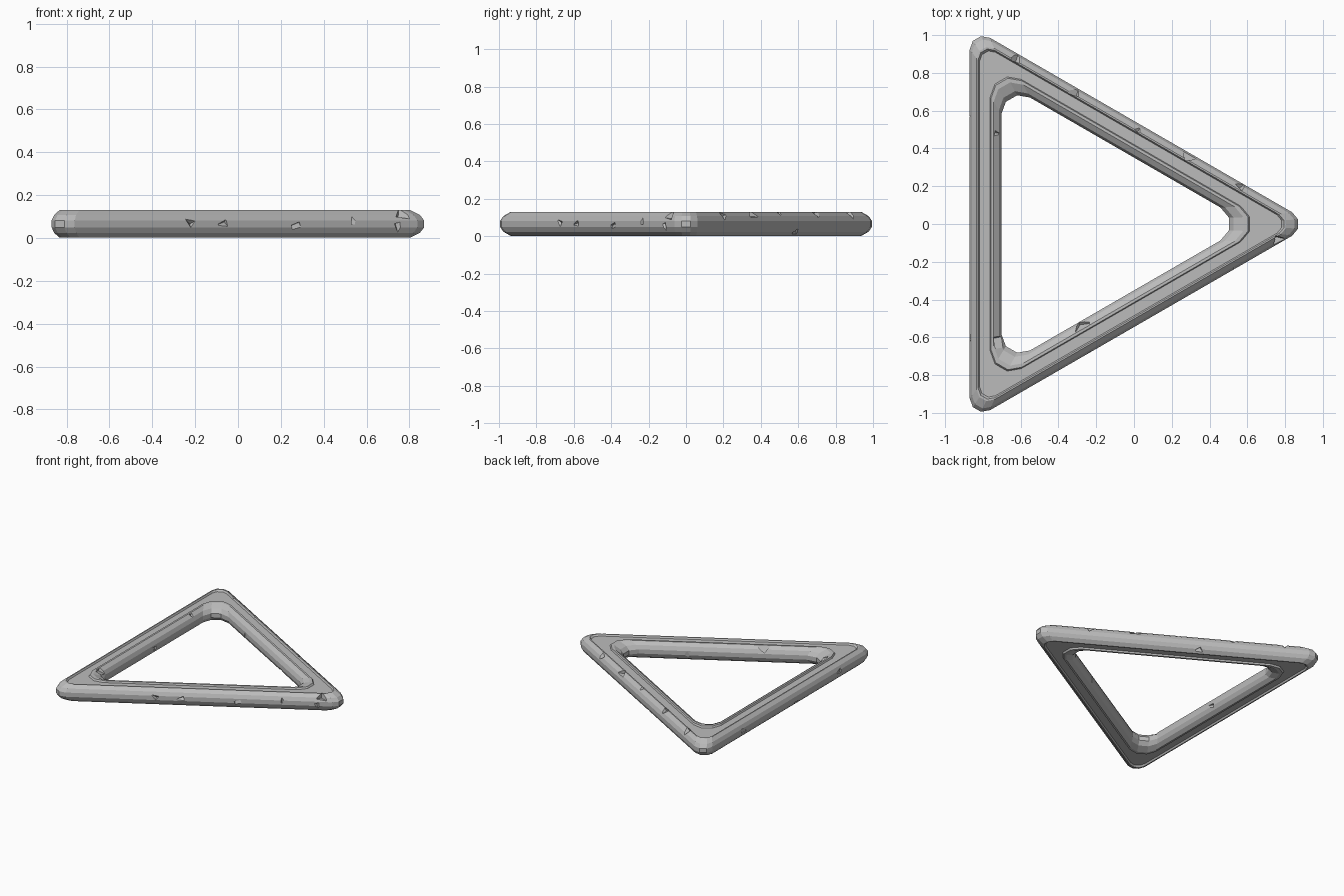
import bpy, bmesh, math, random
from mathutils import Vector, Matrix, Euler

if "Cube" in bpy.data.objects:
    bpy.data.objects.remove(bpy.data.objects["Cube"], do_unlink=True)

# Single stone-grey material
GREY = (0.5, 0.5, 0.5, 1)
stone = bpy.data.materials.new("worn_grey")
stone.use_nodes = True
stone.diffuse_color = GREY
stone.node_tree.nodes["Principled BSDF"].inputs["Base Color"].default_value = GREY

CENTRE = Vector((-0.265, 0, 0))
MID_Z = 0.066


def rounded_triangle(apothem, radius, z):
    """Equilateral triangle pointing to +x with faceted round corners."""
    points = []
    for corner in (0, 120, 240):
        a = math.radians(corner)
        middle = CENTRE + 2 * (apothem - radius) * Vector((math.cos(a), math.sin(a), 0))
        for turn in (-60, -20, 20, 60):
            b = math.radians(corner + turn)
            points.append(middle + Vector((radius * math.cos(b), radius * math.sin(b), z)))
    return points


# Upper half of the bar section: apothem, corner radius, height above middle
upper = [
    (0.605, 0.072, 0.016),    # outer wall
    (0.593, 0.068, 0.042),
    (0.568, 0.062, 0.064),    # outer rim
    (0.560, 0.058, 0.064),
    (0.553, 0.056, 0.052),    # recessed panel
    (0.497, 0.110, 0.052),
    (0.492, 0.108, 0.064),    # inner rim
    (0.478, 0.105, 0.064),
    (0.450, 0.102, 0.044),    # inner wall
    (0.437, 0.101, 0.016),
]
section = upper + [(a, r, -h) for a, r, h in reversed(upper)]

bm = bmesh.new()
rings = [[bm.verts.new(p) for p in rounded_triangle(a, r, MID_Z + h)] for a, r, h in section]
for ring, following in zip(rings, rings[1:] + rings[:1]):
    for i in range(len(ring)):
        j = (i + 1) % len(ring)
        bm.faces.new((ring[i], ring[j], following[j], following[i]))
bmesh.ops.recalc_face_normals(bm, faces=bm.faces)
mesh = bpy.data.meshes.new("triangular_frame")
bm.to_mesh(mesh)
bm.free()
frame = bpy.data.objects.new("triangular_frame", mesh)
bpy.context.collection.objects.link(frame)
mesh.materials.append(stone)

# Chips: side direction, distance along the side, angle round the bar, size
chips = [
    (60, 0.75, 50, 0.055), (60, 0.39, 50, 0.05), (60, 0.0, 55, 0.025),
    (60, -0.30, 45, 0.06), (60, -0.62, 40, 0.05), (60, 0.15, -40, 0.04),
    (300, -0.30, 5, 0.045), (300, -0.12, 0, 0.045), (300, 0.27, -10, 0.045),
    (300, 0.58, 10, 0.035), (300, 0.82, -10, 0.045), (300, 0.85, 40, 0.065),
    (180, -0.55, 0, 0.05), (180, 0.1, -35, 0.04), (180, 0.6, 10, 0.045),
    (300, -0.28, 132, 0.065), (300, 0.25, 190, 0.04), (60, 0.3, 185, 0.045),
    (60, -0.25, 220, 0.05), (180, 0.62, 135, 0.06), (180, -0.48, 130, 0.025),
    (180, 0.0, 190, 0.045),
]
random.seed(4)
bm = bmesh.new()
for side, along, around, size in chips:
    s, t = math.radians(side), math.radians(around)
    out = Vector((math.cos(s), math.sin(s), 0))
    run = Vector((-math.sin(s), math.cos(s), 0))
    normal = out * math.cos(t) + Vector((0, 0, math.sin(t)))
    spot = CENTRE + out * (0.521 + 0.086 * math.cos(t)) + run * along
    spot.z = MID_Z + 0.068 * math.sin(t)
    spin = Euler([random.uniform(0, math.pi) for _ in range(3)]).to_matrix().to_4x4()
    place = Matrix.Translation(spot + normal * size * 0.42)
    bmesh.ops.create_cube(bm, size=size, matrix=place @ spin)
cut_mesh = bpy.data.meshes.new("chip_cutter")
bm.to_mesh(cut_mesh)
bm.free()
cutter = bpy.data.objects.new("chip_cutter", cut_mesh)
bpy.context.collection.objects.link(cutter)
cut_mesh.materials.append(stone)

# Cut the chips, then drop the helper
boolean = frame.modifiers.new("chips", "BOOLEAN")
boolean.operation = "DIFFERENCE"
boolean.solver = "EXACT"
boolean.object = cutter
bpy.context.view_layer.objects.active = frame
frame.select_set(True)
bpy.ops.object.modifier_apply(modifier=boolean.name)
bpy.data.objects.remove(cutter, do_unlink=True)
